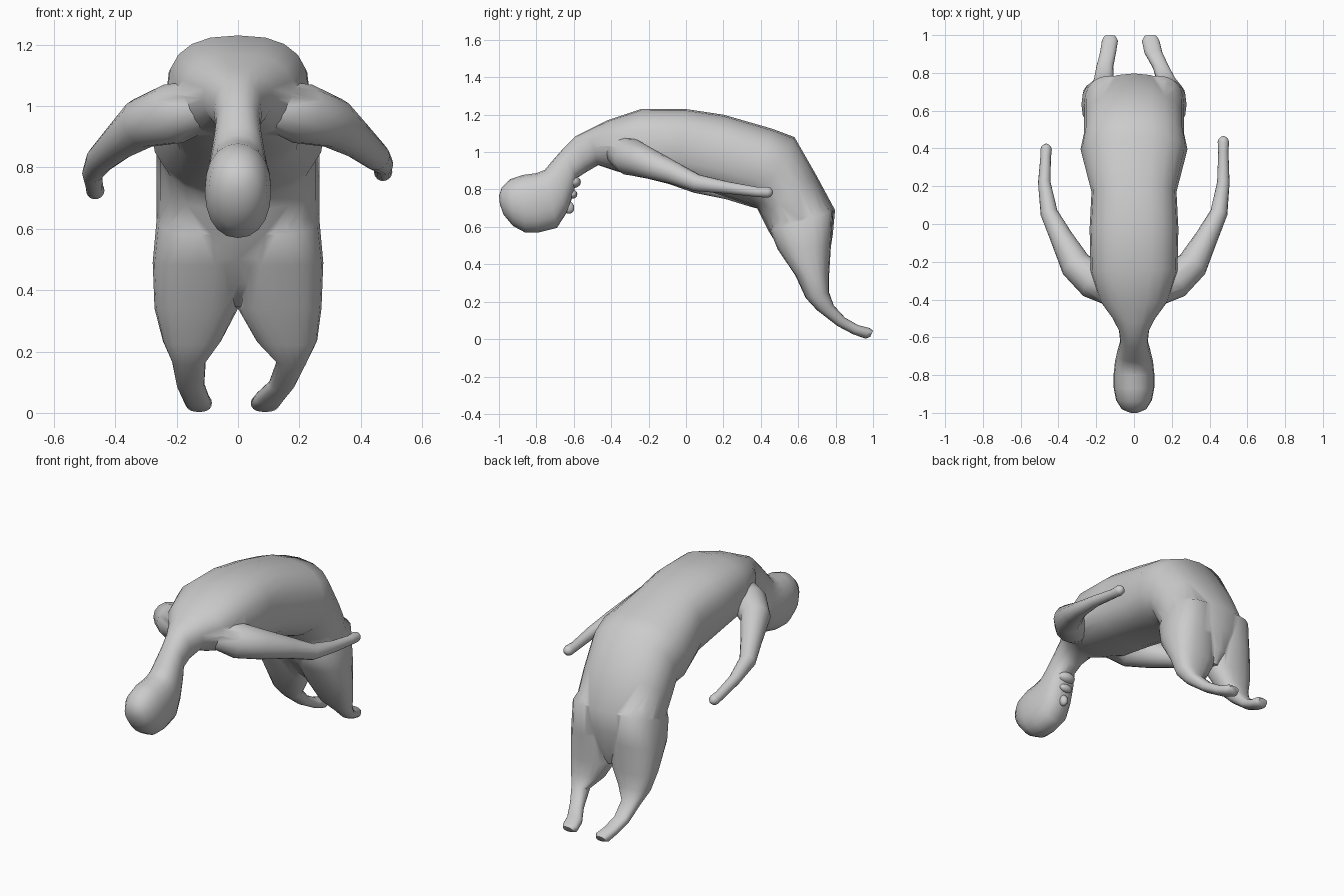
import bpy, bmesh, math
from mathutils import Vector

if "Cube" in bpy.data.objects:
    bpy.data.objects.remove(bpy.data.objects["Cube"])

skin = bpy.data.materials.new("plain_grey")
skin.diffuse_color = (0.6, 0.6, 0.6, 1)
skin.use_nodes = True
skin.node_tree.nodes["Principled BSDF"].inputs["Base Color"].default_value = skin.diffuse_color
SIDES = 20


def loft(name, rings):
    """Skin a closed tube through rings of points, capping both ends."""
    bm = bmesh.new()
    vs = [[bm.verts.new(p) for p in r] for r in rings]
    n = len(rings[0])
    for a, b in zip(vs, vs[1:]):
        for i in range(n):
            j = (i + 1) % n
            bm.faces.new((a[i], a[j], b[j], b[i]))
    bm.faces.new(vs[0])
    bm.faces.new(vs[-1])
    bmesh.ops.recalc_face_normals(bm, faces=bm.faces)
    return finish(name, bm)


def finish(name, bm):
    me = bpy.data.meshes.new(name)
    bm.to_mesh(me)
    bm.free()
    me.materials.append(skin)
    ob = bpy.data.objects.new(name, me)
    bpy.context.collection.objects.link(ob)
    return ob


def section(upper, lower, x1, x2, power=2.3):
    """Rounded ring spanning two side-profile points (y, z) and an x range."""
    up, lo = Vector((0, *upper)), Vector((0, *lower))
    mid, half = (up + lo) / 2, (up - lo) / 2
    ring = []
    for i in range(SIDES):
        t = 2 * math.pi * i / SIDES
        c, s = (math.copysign(abs(f) ** (2 / power), f) for f in (math.cos(t), math.sin(t)))
        p = mid + half * s
        p.x = (x1 + x2) / 2 + (x2 - x1) / 2 * c
        ring.append(p)
    return ring


def tube(name, pts):
    """Round limb through (x, y, z, radius) points with a rounded tip."""
    d = (Vector(pts[-1][:3]) - Vector(pts[-2][:3])).normalized()
    end, r = Vector(pts[-1][:3]), pts[-1][3]
    pts = pts + [(*(end + d * r * k), r * f) for k, f in ((0.5, 0.85), (0.85, 0.5), (1.0, 0.15))]
    cs = [Vector(p[:3]) for p in pts]
    rings = []
    for i, p in enumerate(pts):
        t = (cs[min(i + 1, len(cs) - 1)] - cs[max(i - 1, 0)]).normalized()
        u = t.cross(Vector((0, 0, 1))).normalized()
        v = u.cross(t)
        rings.append([cs[i] + p[3] * (u * math.cos(a) + v * math.sin(a))
                      for a in (2 * math.pi * k / 14 for k in range(14))])
    return loft(name, rings)


def blob(name, loc, size, tilt=0):
    """Small ellipsoid, tilted about x."""
    bm = bmesh.new()
    bmesh.ops.create_uvsphere(bm, u_segments=14, v_segments=10, radius=1)
    ob = finish(name, bm)
    ob.location, ob.scale, ob.rotation_euler.x = loc, size, tilt
    return ob


# Head, neck and trunk: (upper point, lower point, half width, squareness)
trunk = [
    ((-1.0, .765), (-.995, .72), .025, 2.1),
    ((-.985, .81), (-.975, .665), .065, 2.1),
    ((-.94, .855), (-.925, .605), .095, 2.1),
    ((-.87, .878), (-.86, .57), .108, 2.2),
    ((-.80, .887), (-.79, .57), .108, 2.2),
    ((-.755, .905), (-.69, .595), .10, 2.3),
    ((-.73, .935), (-.635, .68), .09, 2.3),
    ((-.70, .97), (-.60, .78), .08, 2.3),
    ((-.66, 1.015), (-.585, .86), .073, 2.2),
    ((-.59, 1.085), (-.53, .895), .08, 2.2),
    ((-.52, 1.12), (-.47, .93), .115, 2.2),
    ((-.42, 1.17), (-.38, .90), .185, 2.3),
    ((-.24, 1.23), (-.27, .87), .23, 2.5),
    ((0, 1.23), (-.05, .83), .235, 2.5),
    ((.20, 1.20), (.14, .785), .225, 2.5),
    ((.46, 1.125), (.33, .72), .283, 2.3),
    ((.58, 1.08), (.38, .70), .265, 2.3),
    ((.70, .87), (.40, .66), .265, 2.3),
    ((.797, .69), (.44, .58), .265, 2.1),
    ((.785, .56), (.49, .50), .24, 2),
    ((.765, .43), (.555, .42), .12, 2),
    ((.73, .345), (.63, .345), .03, 2),
]
body = loft("body", [section(a, b, -w, w, k) for a, b, w, k in trunk])
parts = []

# Legs share a side profile; each has its own inner and outer x below the knee
leg_profile = [
    ((.62, .82), (.47, .68)), ((.785, .685), (.45, .58)), ((.775, .50), (.49, .48)),
    ((.765, .34), (.585, .34)), ((.765, .25), (.64, .22)), ((.79, .18), (.70, .155)),
    ((.85, .115), (.81, .07)), ((.92, .075), (.895, .025)), ((.98, .06), (.96, .003)),
    ((1.0, .045), (.985, .012)),
]
thigh = [(.02, .22), (-.02, .265), (-.02, .278), (0, .272)]
right_x = [(.06, .258), (.125, .225), (.10, .185), (.055, .15), (.042, .135), (.055, .12)]
left_x = [(.055, .245), (.105, .215), (.11, .20), (.095, .18), (.085, .17), (.098, .158)]
for name, side, low in (("right_leg", 1, right_x), ("left_leg", -1, left_x)):
    parts.append(loft(name, [section(a, b, side * x1, side * x2, 2.4)
                             for (a, b), (x1, x2) in zip(leg_profile, thigh + low)]))

# Arms sweep back from the shoulders
shoulder = [(.07, -.36, 1.02, .05), (.13, -.345, 1.0, .085), (.21, -.30, .975, .10), (.31, -.215, .945, .083)]
right_arm = [(.385, -.07, .89, .06), (.45, .06, .835, .046), (.473, .22, .81, .033),
             (.473, .38, .787, .027), (.473, .435, .785, .03)]
left_arm = [(-.385, -.07, .885, .06), (-.45, .06, .825, .046), (-.475, .22, .78, .033),
            (-.468, .35, .735, .028), (-.465, .395, .725, .03)]
parts.append(tube("right_arm", shoulder + right_arm))
parts.append(tube("left_arm", [(-x, y, z, r) for x, y, z, r in shoulder] + left_arm))

# Face: brow, nose, lips and chin set into the head
parts += [
    blob("nose", (0, -.628, .705), (.024, .03, .035), .4),
    blob("lips", (0, -.605, .775), (.042, .024, .024)),
    blob("chin", (0, -.60, .84), (.055, .038, .032)),
]

# Merge everything into one skin
bpy.context.view_layer.update()
bpy.context.view_layer.objects.active = body
body.select_set(True)
for p in parts:
    m = body.modifiers.new("join", 'BOOLEAN')
    m.operation, m.solver, m.object = 'UNION', 'EXACT', p
    bpy.ops.object.modifier_apply(modifier=m.name)
for p in parts:
    bpy.data.objects.remove(p)
bpy.ops.object.shade_smooth_by_angle(angle=math.radians(55))
